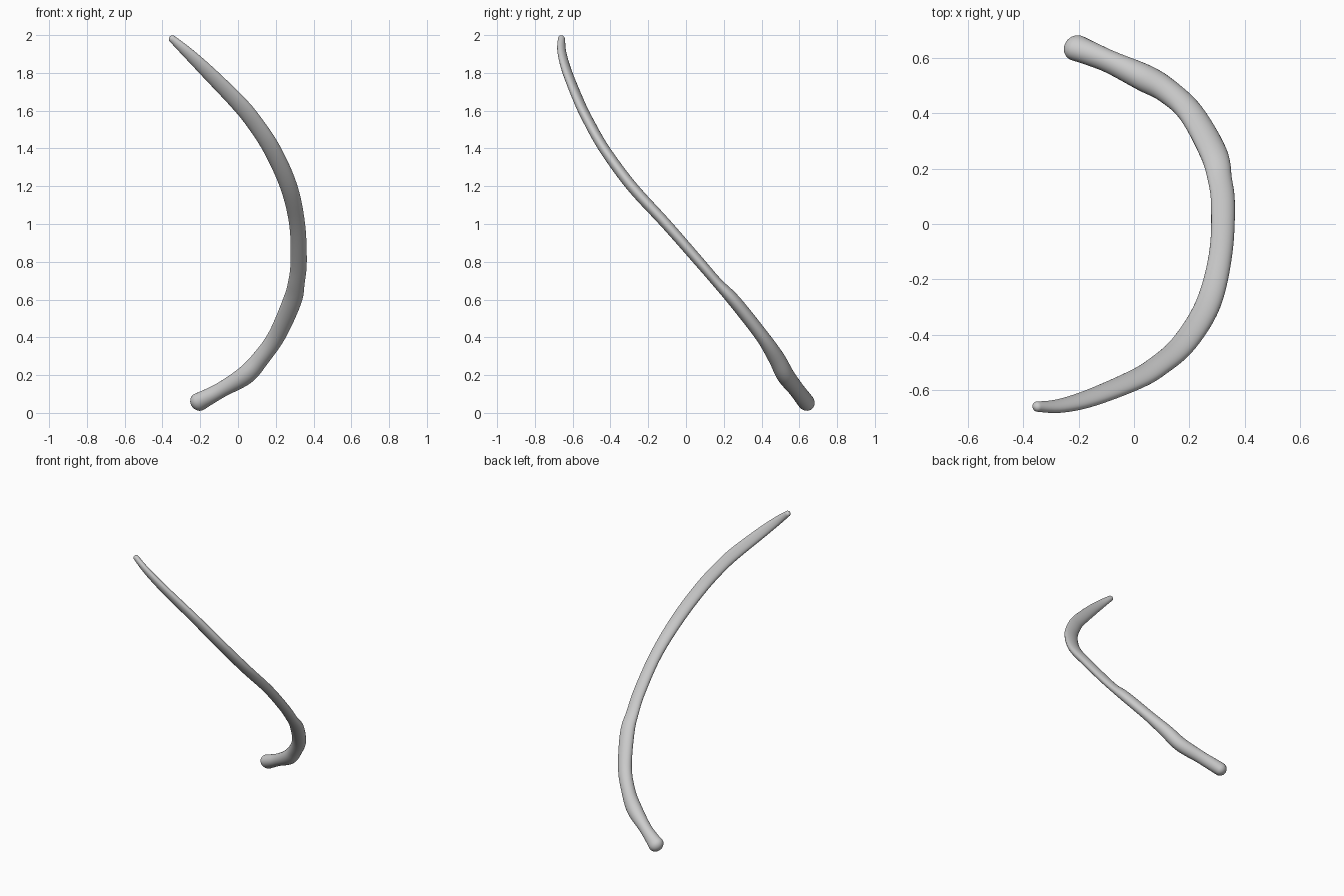
import bpy, bmesh, math
from mathutils import Vector

if "Cube" in bpy.data.objects:
    bpy.data.objects.remove(bpy.data.objects["Cube"])

# Stations down the shaft: x, y, z, half width in the arc plane, half thickness
STATIONS = [
    (-0.348, -0.659, 1.980, 0.020, 0.018),
    (-0.270, -0.657, 1.910, 0.031, 0.021),
    (-0.160, -0.629, 1.805, 0.040, 0.024),
    (0.000, -0.564, 1.643, 0.046, 0.026),
    (0.085, -0.514, 1.540, 0.046, 0.027),
    (0.180, -0.431, 1.395, 0.047, 0.028),
    (0.268, -0.288, 1.200, 0.046, 0.029),
    (0.313, -0.105, 1.000, 0.042, 0.028),
    (0.321, 0.070, 0.800, 0.043, 0.027),
    (0.309, 0.165, 0.690, 0.044, 0.027),
    (0.286, 0.258, 0.590, 0.050, 0.034),
    (0.206, 0.400, 0.410, 0.047, 0.036),
    (0.120, 0.480, 0.288, 0.046, 0.044),
    (0.040, 0.526, 0.200, 0.051, 0.047),
    (-0.080, 0.582, 0.127, 0.041, 0.042),
    (-0.150, 0.612, 0.088, 0.044, 0.043),
    (-0.207, 0.635, 0.058, 0.051, 0.044),
]
SIDES, STEPS, CAP = 28, 6, 6
BINORMAL = Vector((0, 0.76, 0.65)).normalized()


def spline(rows, steps):
    """Catmull-Rom through rows of any length."""
    n, out = len(rows), []
    for i in range(n - 1):
        p0, p1, p2, p3 = (rows[max(0, min(n - 1, i + k))] for k in (-1, 0, 1, 2))
        for s in range(steps):
            t = s / steps
            out.append([0.5 * (2 * b + (c - a) * t + (2 * a - 5 * b + 4 * c - d) * t * t
                        + (3 * b - a - 3 * c + d) * t ** 3)
                        for a, b, c, d in zip(p0, p1, p2, p3)])
    out.append(list(rows[-1]))
    return out


path = spline(STATIONS, STEPS)
points = [Vector(p[:3]) for p in path]
bm = bmesh.new()
rings = []


def add_ring(centre, tangent, width, thick):
    side = BINORMAL.cross(tangent).normalized()
    up = tangent.cross(side).normalized()
    rings.append([bm.verts.new(centre + side * width * math.cos(a) + up * thick * math.sin(a))
                  for a in (2 * math.pi * k / SIDES for k in range(SIDES))])


def add_cap(i, tangent, sign):
    """Rounded end made of shrinking rings."""
    w, h = path[i][3:]
    angles = [math.radians(85) * k / CAP for k in range(1, CAP + 1)]
    for a in (angles if sign > 0 else reversed(angles)):
        add_ring(points[i] + tangent * sign * h * math.sin(a), tangent,
                 w * math.cos(a), h * math.cos(a))


# Shaft, with a rounded tip and a rounded head
last = len(points) - 1
tangents = [(points[min(i + 1, last)] - points[max(i - 1, 0)]).normalized()
            for i in range(last + 1)]
add_cap(0, tangents[0], -1)
for p, c, t in zip(path, points, tangents):
    add_ring(c, t, p[3], p[4])
add_cap(last, tangents[last], 1)

for a, b in zip(rings, rings[1:]):
    for k in range(SIDES):
        j = (k + 1) % SIDES
        bm.faces.new((a[k], a[j], b[j], b[k]))
bm.faces.new(rings[0])
bm.faces.new(rings[-1])
bmesh.ops.recalc_face_normals(bm, faces=bm.faces)
for f in bm.faces:
    f.smooth = True

mesh = bpy.data.meshes.new("rib_bone")
bm.to_mesh(mesh)
bm.free()
rib = bpy.data.objects.new("rib_bone", mesh)
bpy.context.collection.objects.link(rib)
